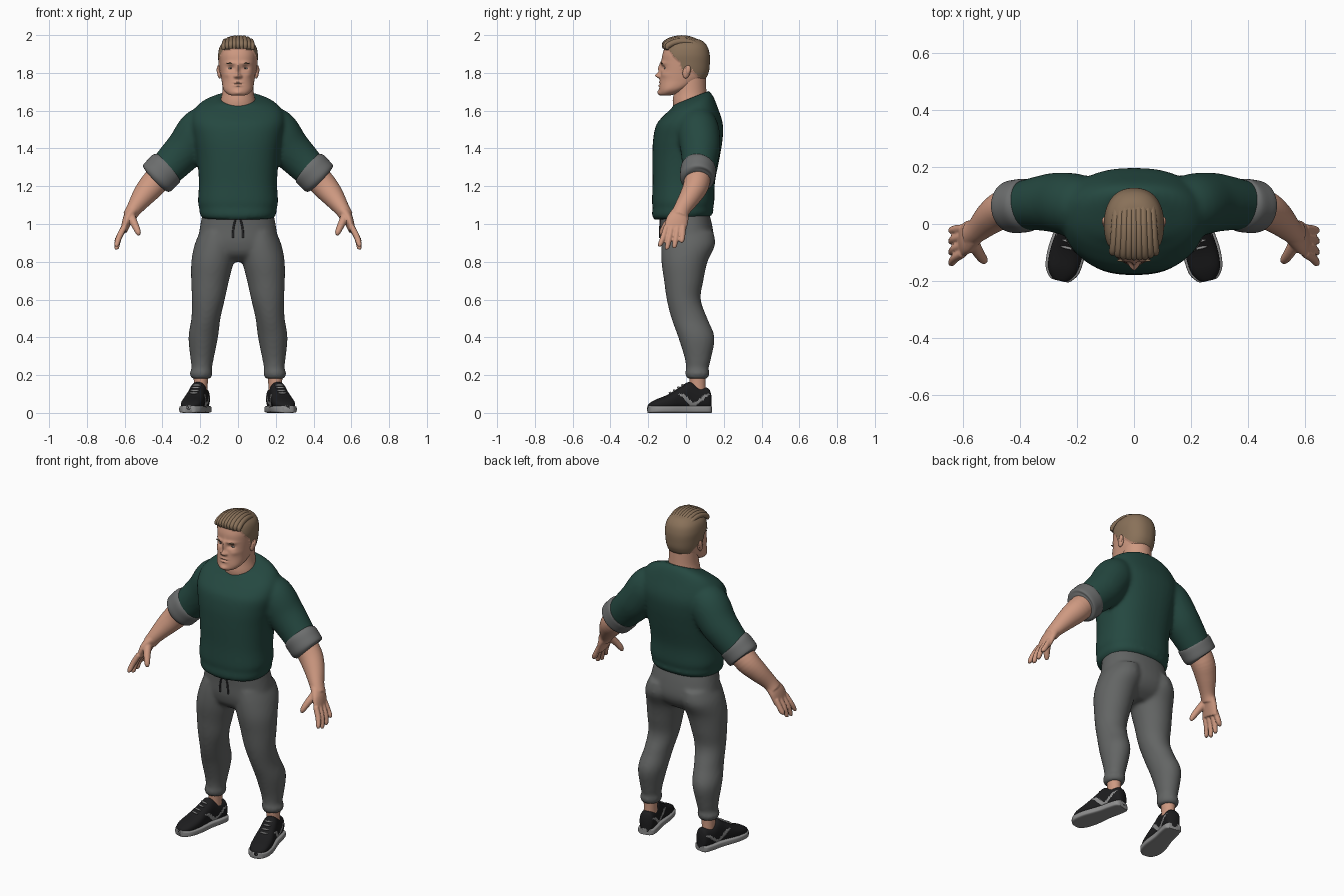
import bpy, bmesh, random
from math import sin, cos, pi, exp, radians, sqrt
from mathutils import Vector, Matrix

if "Cube" in bpy.data.objects:
    bpy.data.objects.remove(bpy.data.objects["Cube"])
random.seed(4)
UP = Vector((0, 0, 1))
FORWARD = Vector((0, -1, 0))


def material(name, r, g, b):
    m = bpy.data.materials.new(name)
    m.use_nodes = True
    m.diffuse_color = (r, g, b, 1)
    bsdf = next(n for n in m.node_tree.nodes if n.type == 'BSDF_PRINCIPLED')
    bsdf.inputs["Base Color"].default_value = (r, g, b, 1)
    bsdf.inputs["Roughness"].default_value = 0.8
    return m


skin = material("skin", .62, .32, .22)
hair = material("light brown hair", .25, .165, .1)
green = material("dark green knit", .018, .065, .052)
grey = material("grey fleece", .125, .13, .128)
cuff_grey = material("cuff grey", .15, .155, .155)
black = material("shoe black", .012, .012, .013)
sole_grey = material("sole grey", .27, .27, .27)
white = material("eye white", .6, .55, .5)
dark = material("dark cord", .03, .03, .032)


def spline(rows, sub):
    """Catmull-Rom interpolation of numeric rows."""
    out, last = [], len(rows) - 1
    for i in range(last):
        quad = [rows[max(0, min(last, i + k))] for k in (-1, 0, 1, 2)]
        for s in range(sub):
            t = s / sub
            out.append([b + .5 * t * (c - a + t * (2*a - 5*b + 4*c - d + t * (3*(b - c) + d - a)))
                        for a, b, c, d in zip(*quad)])
    return out + [list(rows[-1])]


def loft(bm, rows, axis=None, n=40, sub=5, power=2.0):
    """Closed tube through rows of (x, y, z, width, depth[, tilt])."""
    rows = spline([tuple(r) + (0,) * (6 - len(r)) for r in rows], sub)
    points = [Vector(r[:3]) for r in rows]
    rings = []
    for i, (x, y, z, width, depth, tilt) in enumerate(rows):
        t = axis or (points[min(i + 1, len(rows) - 1)] - points[max(i - 1, 0)]).normalized()
        u = Vector((1, 0, 0))
        u = (u - t * u.dot(t)).normalized()
        w = t.cross(u)
        ring = []
        for k in range(n):
            c, s = cos(2 * pi * k / n), sin(2 * pi * k / n)
            c, s = (abs(v) ** (2 / power) * (1 if v > 0 else -1) for v in (c, s))
            ring.append(bm.verts.new(points[i] + u * c * width + w * s * depth + UP * tilt * s * depth))
        rings.append(ring)
    for a, b in zip(rings, rings[1:]):
        for k in range(n):
            bm.faces.new((a[k], a[k - 1], b[k - 1], b[k]))
    bm.faces.new(rings[0])
    bm.faces.new(rings[-1])


def blob(bm, center, size, turn=0):
    m = Matrix.Translation(center) @ Matrix.Rotation(turn, 4, 'X') @ Matrix.Diagonal((*size, 1))
    bmesh.ops.create_uvsphere(bm, u_segments=20, v_segments=12, radius=1, matrix=m)


def make(name, bm, *mats, voxel=0, smooth=4):
    bmesh.ops.recalc_face_normals(bm, faces=bm.faces[:])
    me = bpy.data.meshes.new(name)
    bm.to_mesh(me)
    bm.free()
    for m in mats:
        me.materials.append(m)
    me.shade_smooth()
    me.set_sharp_from_angle(angle=radians(55))
    ob = bpy.data.objects.new(name, me)
    bpy.context.scene.collection.objects.link(ob)
    if voxel:
        mod = ob.modifiers.new("fuse", 'REMESH')
        mod.mode, mod.voxel_size, mod.use_smooth_shade = 'VOXEL', voxel, True
        mod = ob.modifiers.new("soften", 'SMOOTH')
        mod.factor, mod.iterations = .5, smooth


def pair(name, build, *mats, **options):
    for side, sign in (("left", 1), ("right", -1)):
        bm = bmesh.new()
        build(bm)
        bmesh.ops.scale(bm, vec=(sign, 1, 1), verts=bm.verts[:])
        make(side + "_" + name, bm, *mats, **options)


def both(rows):
    return [rows, [(-r[0], *r[1:]) for r in rows]]


# Sweater: torso fused with both sleeves
bm = bmesh.new()
loft(bm, [(0, -.02, 1.03, .187, .148, .05), (0, -.017, 1.055, .203, .163, .05),
          (0, -.017, 1.085, .205, .16), (0, -.015, 1.12, .212, .165), (0, -.012, 1.22, .207, .165),
          (0, 0, 1.35, .217, .178), (0, .01, 1.45, .235, .184), (0, .02, 1.53, .25, .175),
          (0, .03, 1.6, .235, .138, .12), (0, .033, 1.645, .185, .11, .3),
          (0, .028, 1.668, .11, .093, .4)], axis=UP, power=2.4)
for rows in both([(.13, .06, 1.56, .085, .085), (.2, .065, 1.5, .113, .11), (.27, .075, 1.405, .108, .106),
                  (.335, .072, 1.335, .1, .095), (.4, .063, 1.268, .09, .085)]):
    loft(bm, rows)
make("sweater", bm, green, voxel=.011, smooth=6)


# Rolled sleeve cuffs
def cuff(bm):
    loft(bm, [(.37, .068, 1.303, .08, .075), (.378, .066, 1.296, .101, .092), (.405, .063, 1.268, .103, .094),
              (.432, .06, 1.24, .099, .09), (.44, .06, 1.232, .075, .07)])


pair("sleeve_cuff", cuff, cuff_grey)


# Forearms and hands
def arm(bm):
    loft(bm, [(.38, .065, 1.29, .07, .07), (.45, .055, 1.21, .07, .068), (.5, .025, 1.15, .06, .058),
              (.55, -.02, 1.08, .041, .045), (.575, -.035, 1.04, .036, .045)])
    loft(bm, [(.55, -.025, 1.08, .034, .04), (.583, -.045, 1.025, .027, .058),
              (.604, -.06, .965, .018, .058)], axis=Vector((.4, -.2, -1)).normalized())
    for y, tip in ((.044, .9), (.015, .872), (-.015, .865), (-.044, .88)):
        loft(bm, [(.602, y - .06, .985, .016, .015), (.63, y * 1.15 - .07, .93, .016, .015),
                  (.642, y * 1.3 - .08, tip + .01, .013, .012), (.643, y * 1.3 - .08, tip, .006, .006)], n=16)
    loft(bm, [(.57, -.06, 1.045, .024, .024), (.548, -.1, 1.0, .02, .02), (.53, -.125, .96, .016, .016),
              (.524, -.13, .94, .008, .008)], n=16)


pair("forearm_and_hand", arm, skin, voxel=.005, smooth=3)

# Joggers: pelvis fused with both legs
bm = bmesh.new()
loft(bm, [(0, -.01, 1.07, .185, .13), (0, .003, .98, .202, .138), (0, .008, .9, .212, .14),
          (0, .003, .84, .19, .115), (0, 0, .8, .14, .06)], axis=UP, power=2.3)
for rows in both([(.11, .012, .96, .09, .132), (.118, .012, .89, .112, .142), (.135, -.008, .8, .112, .122),
                  (.148, -.012, .7, .1, .104), (.157, -.012, .6, .087, .09), (.17, .018, .5, .077, .095),
                  (.184, .055, .4, .078, .096), (.19, .063, .29, .062, .07), (.192, .06, .235, .054, .06),
                  (.195, .06, .21, .061, .065), (.195, .06, .18, .05, .054)]):
    loft(bm, rows, axis=UP)
make("joggers", bm, grey, voxel=.011, smooth=5)


# Drawstring ends
def cord(bm):
    loft(bm, [(.012, -.136, 1.03, .005, .005), (.024, -.137, .98, .005, .005), (.027, -.136, .925, .006, .006)], n=10)


pair("drawstring", cord, dark)


# Ankles and shoes, with the shoe built straight and then turned out
def ankle(bm):
    loft(bm, [(.197, .062, .09, .036, .045), (.197, .062, .14, .036, .042), (.196, .06, .21, .04, .044)], axis=UP)


STATIONS = [(.066, .026, .105), (.05, .041, .132), (0, .045, .138), (-.05, .045, .163), (-.095, .049, .138),
            (-.165, .057, .096), (-.23, .052, .07), (-.265, .03, .05), (-.272, .012, .04)]


def place(bm):
    bm.transform(Matrix.Translation((.2, .065, 0)) @ Matrix.Rotation(radians(13), 4, 'Z'))


def upper(bm):
    loft(bm, [(0, y, h / 2 + .008, w, h / 2 - .008) for y, w, h in STATIONS], axis=FORWARD, sub=8, n=64, power=2.5)
    for f in bm.faces:
        c = f.calc_center_median()
        slanted = abs(c.y + .06 + (c.z - .06) * 1.1) < .016 or abs(c.y + .01 - (c.z - .06) * 1.3) < .014
        f.material_index = int(abs(c.x) > .034 and slanted and c.z < .1)
    place(bm)


def sole(bm):
    loft(bm, [(0, y, .019, w + .009, .019) for y, w, h in STATIONS], axis=FORWARD, power=5, sub=6, n=48)
    place(bm)


def laces(bm):
    for y, z in ((-.085, .147), (-.107, .134), (-.13, .119), (-.153, .106)):
        blob(bm, (0, y, z), (.026, .005, .006))
    place(bm)


pair("ankle", ankle, skin)
pair("shoe_upper", upper, black, sole_grey)
pair("shoe_sole", sole, sole_grey)
pair("shoe_laces", laces, sole_grey)

# Neck
bm = bmesh.new()
loft(bm, [(0, .03, 1.56, .1, .085), (0, .022, 1.64, .094, .092), (0, .022, 1.7, .083, .086),
          (0, .025, 1.78, .08, .08)], axis=UP)
make("neck", bm, skin)

# Head: skull loft, features pushed by soft bumps (x, z, x spread, z spread, depth)
bm = bmesh.new()
loft(bm, [(0, -.11, 1.679, .03, .022), (0, -.092, 1.69, .057, .048), (0, -.065, 1.715, .078, .076),
          (0, -.025, 1.76, .087, .113), (0, -.01, 1.8, .093, .124), (0, -.004, 1.85, .098, .125),
          (0, -.002, 1.9, .1, .122), (0, 0, 1.945, .088, .105), (0, 0, 1.975, .055, .07),
          (0, 0, 1.983, .01, .01)], axis=UP, n=128, sub=10, power=2.3)
BUMPS = [(0, 1.825, .009, .03, -.016), (0, 1.786, .012, .013, -.026), (.014, 1.781, .008, .008, -.012),
         (.038, 1.826, .018, .011, .014), (.035, 1.852, .03, .009, -.008), (0, 1.742, .022, .003, .006),
         (0, 1.75, .02, .005, -.006), (0, 1.733, .018, .005, -.007), (0, 1.695, .024, .015, -.011),
         (.06, 1.79, .02, .015, -.005)]
for v in bm.verts:
    if v.co.y < -.04:
        v.co.y += sum(d * exp(-((abs(v.co.x) - x) / sx) ** 2 - ((v.co.z - z) / sz) ** 2)
                      for x, z, sx, sz, d in BUMPS)


def face_y(x, z):
    return min((v.co for v in bm.verts if v.co.y < 0), key=lambda c: (c.x - x) ** 2 + (c.z - z) ** 2).y


eye_y, brow_y = face_y(.039, 1.825), face_y(.04, 1.852)
HAIRLINE = [(-.2, 1.93), (-.085, 1.925), (-.06, 1.885), (-.03, 1.86), (-.016, 1.805), (.016, 1.805),
            (.03, 1.82), (.07, 1.775), (.2, 1.755)]


def hairline(y):
    for (a, za), (b, zb) in zip(HAIRLINE, HAIRLINE[1:]):
        if y <= b:
            return za + (zb - za) * (y - a) / (b - a)


cropped = set()
for f in bm.faces:
    c = f.calc_center_median()
    f.material_index = int(c.z > hairline(c.y))
    if f.material_index:
        cropped.update(f.verts)
for v in cropped:
    v.co += Vector((v.co.x, v.co.y, 0)).normalized() * .005
make("head", bm, skin, hair)

# Swept-back locks over the crown
bm = bmesh.new()
for i in range(-4, 5):
    x = i * .0195
    dome = sqrt(1 - (x / .105) ** 2)
    r = random.uniform(.013, .016)
    path = [(-.118, 1.93), (-.112, 1.955), (-.07, 1.978), (-.01, 1.985), (.05, 1.968), (.092, 1.93), (.108, 1.87)]
    loft(bm, [(x * (1 - .05 * k), y * (.55 + .45 * dome), 1.9 + (z - 1.9) * (.35 + .65 * dome),
               r * (.6 if k in (0, 6) else 1), r * (.5 if k in (0, 6) else 1.05))
              for k, (y, z) in enumerate(path)], n=16)
make("hair_locks", bm, hair)


# Ears, eyes and brows
def ear(bm):
    blob(bm, (.097, .003, 1.806), (.013, .02, .036), radians(-12))
    blob(bm, (.105, .01, 1.815), (.008, .014, .025), radians(-12))


pair("ear", ear, skin)
pair("eye", lambda bm: blob(bm, (.039, eye_y + .002, 1.824), (.014, .005, .0045)), white)
pair("iris", lambda bm: blob(bm, (.038, eye_y - .002, 1.824), (.0045, .002, .004)), dark)
pair("eyebrow", lambda bm: blob(bm, (.04, brow_y + .002, 1.85), (.021, .005, .004)), hair)
